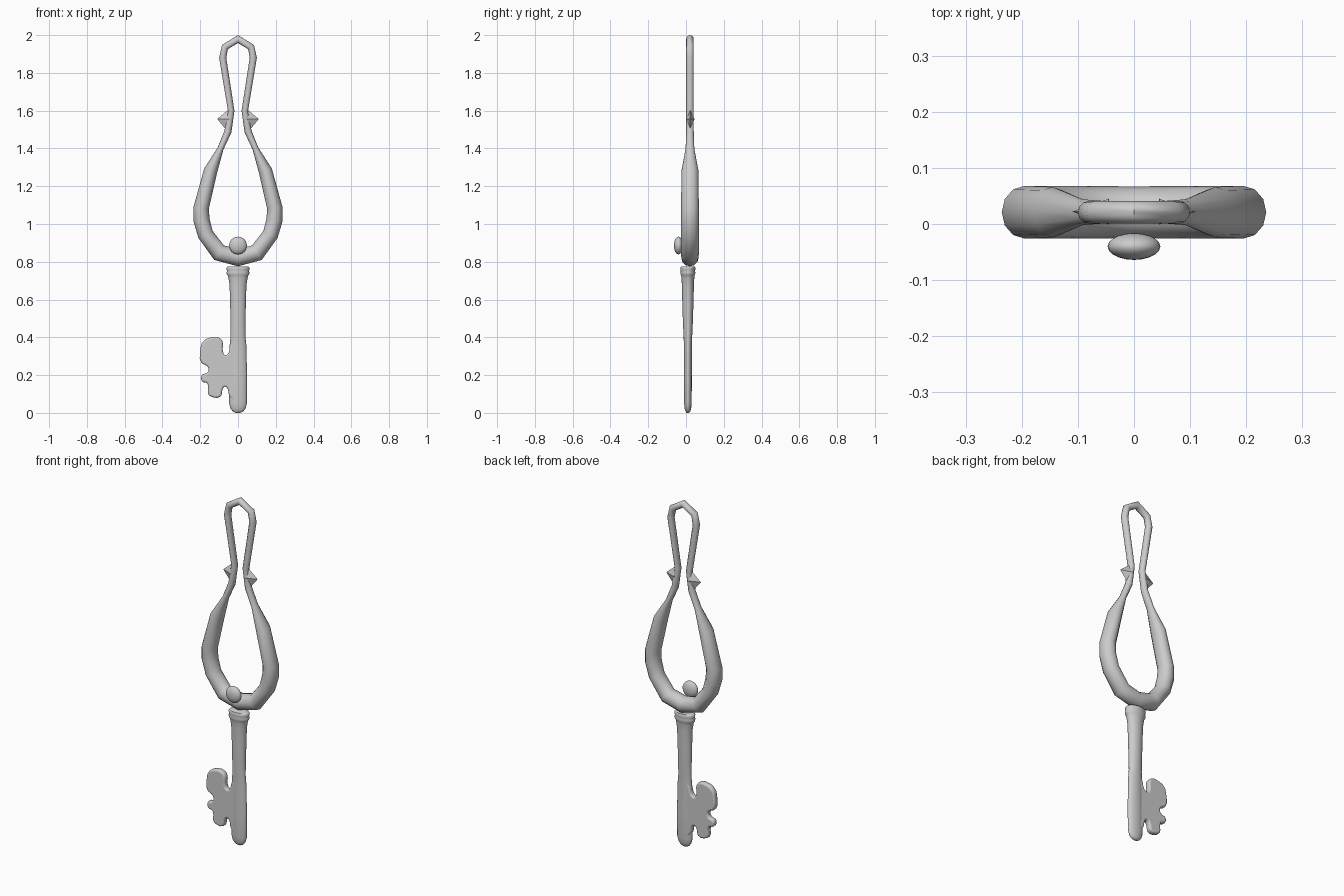
import bpy, bmesh, math
from mathutils import Vector

if "Cube" in bpy.data.objects:
    bpy.data.objects.remove(bpy.data.objects["Cube"])

metal = bpy.data.materials.new("grey metal")
metal.diffuse_color = (0.6, 0.6, 0.6, 1)
metal.use_nodes = True
metal.node_tree.nodes["Principled BSDF"].inputs["Base Color"].default_value = metal.diffuse_color


def finish(bm, name, angle=40):
    bmesh.ops.recalc_face_normals(bm, faces=bm.faces)
    me = bpy.data.meshes.new(name)
    bm.to_mesh(me)
    bm.free()
    ob = bpy.data.objects.new(name, me)
    bpy.context.collection.objects.link(ob)
    me.materials.append(metal)
    smooth(ob, angle)
    return ob


def smooth(ob, angle):
    bpy.ops.object.select_all(action='DESELECT')
    ob.select_set(True)
    bpy.context.view_layer.objects.active = ob
    bpy.ops.object.shade_smooth_by_angle(angle=math.radians(angle))


def bridge(bm, a, b):
    n = len(a)
    for i in range(n):
        bm.faces.new((a[i], a[(i + 1) % n], b[(i + 1) % n], b[i]))


# Bow: closed tube of varying thickness; x, z, in-plane radius, depth radius
half = [(0, .822, .046, .046), (.1, .848, .046, .047), (.172, .945, .042, .047),
        (.193, 1.02, .043, .047), (.195, 1.085, .041, .047), (.145, 1.282, .036, .045),
        (.092, 1.4, .016, .023), (.053, 1.49, .019, .02), (.036, 1.6, .017, .02),
        (.081, 1.88, .019, .02), (.069, 1.937, .019, .02), (0, 1.979, .021, .02)]
loop = half + [(-x, z, r, d) for x, z, r, d in half[-2:0:-1]]
bm = bmesh.new()
rings = []
for i, (x, z, r, d) in enumerate(loop):
    p = Vector((x, z))
    before = (p - Vector(loop[i - 1][:2])).normalized()
    after = (Vector(loop[(i + 1) % len(loop)][:2]) - p).normalized()
    t = (before + after).normalized()
    ring = []
    for k in range(12):
        a = math.tau * k / 12
        u = r * math.cos(a)
        ring.append(bm.verts.new((x + t.y * u, .021 + d * math.sin(a), z - t.x * u)))
    rings.append(ring)
for i in range(len(rings)):
    bridge(bm, rings[i - 1], rings[i])
finish(bm, "bow", 50)

# Small pointed barbs on the neck of the bow
for s, side in ((1, "right"), (-1, "left")):
    bm = bmesh.new()
    base = [bm.verts.new((s * x, y, z)) for x, y, z in
            ((.045, .022, 1.61), (.045, .045, 1.555), (.06, .022, 1.495), (.045, -.001, 1.555))]
    tip = bm.verts.new((s * .11, .022, 1.556))
    bm.faces.new(base)
    for i in range(4):
        bm.faces.new((base[i - 1], base[i], tip))
    finish(bm, side + "_barb", 20)

# Shaft with collar: stacked ellipses; z, half width, half depth
profile = [(0, .012, .006), (.007, .027, .012), (.022, .039, .017), (.05, .047, .02),
           (.2, .048, .021), (.36, .044, .021), (.41, .039, .023), (.5, .04, .027),
           (.6, .042, .03), (.68, .045, .032), (.715, .051, .034), (.726, .054, .036),
           (.732, .059, .038), (.742, .061, .04), (.75, .058, .038), (.757, .06, .039),
           (.768, .061, .04), (.776, .055, .036)]
bm = bmesh.new()
rings = [[bm.verts.new((w * math.cos(math.tau * k / 24), .01 + d * math.sin(math.tau * k / 24), z))
          for k in range(24)] for z, w, d in profile]
for a, b in zip(rings, rings[1:]):
    bridge(bm, a, b)
bm.faces.new(rings[0])
bm.faces.new(rings[-1])
finish(bm, "shaft", 60)

# Bit: notched plate with rounded rim
outline = [(-.02, .38), (-.038, .36), (-.05, .318), (-.067, .306), (-.08, .325), (-.081, .375),
           (-.1, .398), (-.15, .398), (-.185, .378), (-.199, .335), (-.194, .265),
           (-.166, .249), (-.156, .23), (-.166, .211), (-.191, .202), (-.19, .167),
           (-.164, .157), (-.158, .14), (-.157, .1), (-.145, .087), (-.092, .087),
           (-.083, .12), (-.069, .139), (-.054, .125), (-.046, .09), (-.02, .07)]
cu = bpy.data.curves.new("bit", 'CURVE')
cu.dimensions = '2D'
cu.fill_mode = 'BOTH'
cu.extrude = .007
cu.bevel_depth = .01
cu.bevel_resolution = 2
cu.offset = -.01
sp = cu.splines.new('BEZIER')
sp.bezier_points.add(len(outline) - 1)
for bp, (x, z) in zip(sp.bezier_points, outline):
    bp.co = (x, z, 0)
    bp.handle_left_type = bp.handle_right_type = 'AUTO'
sp.use_cyclic_u = True
sp.resolution_u = 3
cu.materials.append(metal)
bit = bpy.data.objects.new("bit", cu)
bpy.context.collection.objects.link(bit)
bit.rotation_euler.x = math.pi / 2
bit.location.y = .01
bpy.ops.object.select_all(action='DESELECT')
bit.select_set(True)
bpy.context.view_layer.objects.active = bit
bpy.ops.object.convert(target='MESH')
smooth(bpy.context.object, 50)

# Flattened round stud on the front of the bow
bm = bmesh.new()
bmesh.ops.create_uvsphere(bm, u_segments=20, v_segments=12, radius=1)
for v in bm.verts:
    v.co = (v.co.x * .047, v.co.y * .024 - .04, v.co.z * .047 + .886)
finish(bm, "stud", 60)
